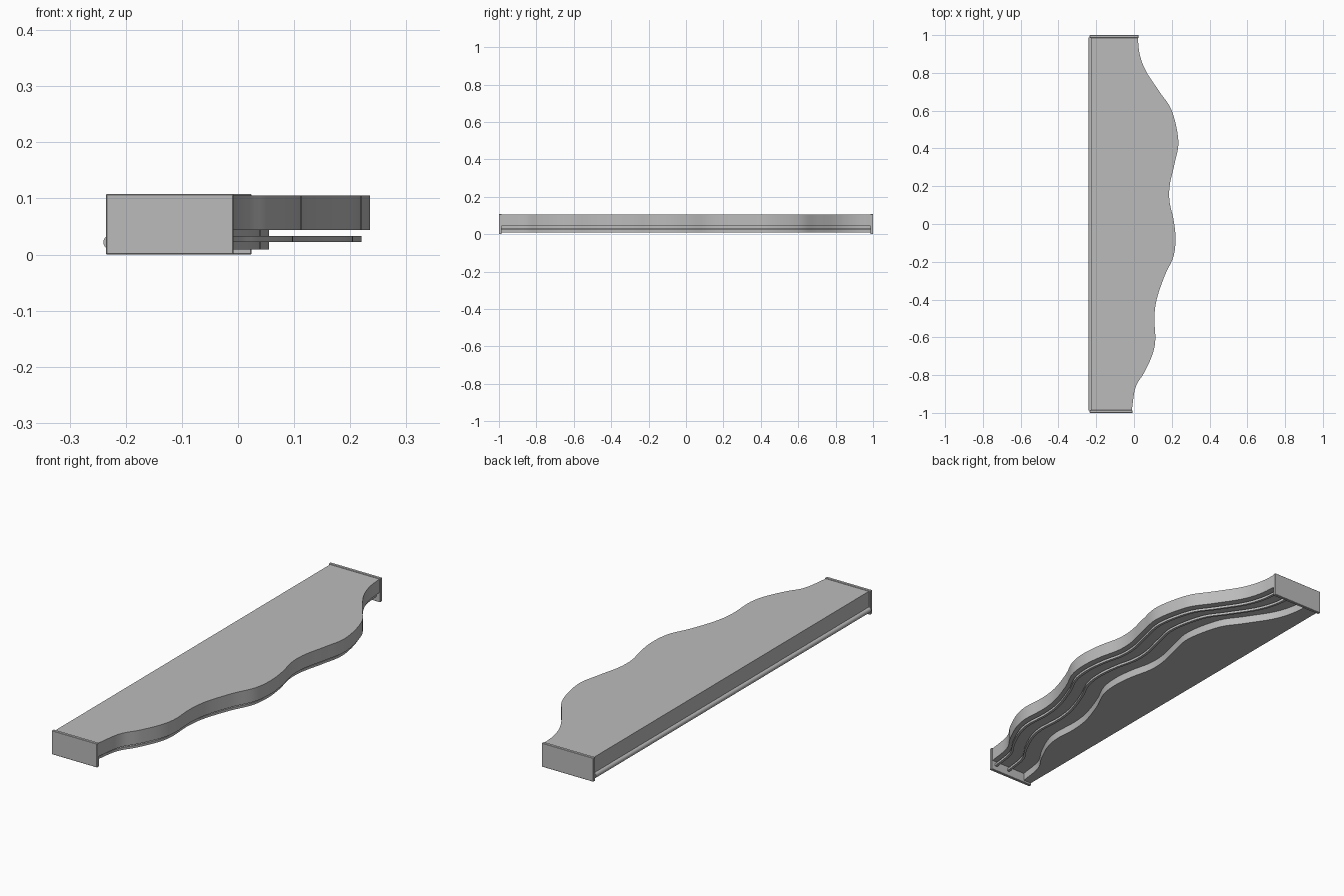
import bpy, bmesh, math
from mathutils import Vector

cube = bpy.data.objects.get("Cube")
if cube:
    bpy.data.objects.remove(cube, do_unlink=True)

# One plain grey finish
grey = bpy.data.materials.new("plain_grey")
grey.use_nodes = True
colour = (0.5, 0.5, 0.5, 1)
grey.diffuse_color = colour
grey.node_tree.nodes["Principled BSDF"].inputs["Base Color"].default_value = colour

# Control points (x, y) of the wavy front edge
WAVE = [(.02, .988), (.03, .90), (.063, .81), (.135, .70), (.20, .60), (.235, .44),
        (.215, .32), (.19, .21), (.188, .12), (.21, .02), (.22, -.08), (.208, -.175),
        (.162, -.275), (.12, -.40), (.108, -.50), (.113, -.61), (.098, -.69),
        (.055, -.785), (.008, -.865), (-.012, -.988)]


def smooth_path(points, steps=6):
    """Catmull-Rom curve through the points."""
    p = [Vector(q) for q in points]
    p = [2 * p[0] - p[1]] + p + [2 * p[-1] - p[-2]]
    path = []
    for a, b, c, d in zip(p, p[1:], p[2:], p[3:]):
        for i in range(steps):
            t = i / steps
            path.append((2 * b + (c - a) * t + (2 * a - 5 * b + 4 * c - d) * t ** 2
                         + (3 * b - a - 3 * c + d) * t ** 3) / 2)
    return path + [p[-2]]


EDGE = smooth_path(WAVE)


def finish(name, bm):
    bmesh.ops.recalc_face_normals(bm, faces=bm.faces)
    mesh = bpy.data.meshes.new(name)
    bm.to_mesh(mesh)
    bm.free()
    mesh.materials.append(grey)
    obj = bpy.data.objects.new(name, mesh)
    bpy.context.collection.objects.link(obj)
    bpy.ops.object.select_all(action='DESELECT')
    obj.select_set(True)
    bpy.context.view_layer.objects.active = obj
    bpy.ops.object.shade_smooth_by_angle(angle=math.radians(30))
    return obj


def wavy_solid(name, inset, z0, z1, width=None, back=-0.228):
    """Solid following the wave; runs to the straight back unless a width is given."""
    bm = bmesh.new()
    rings = []
    for x, y in EDGE:
        outer = x - inset
        inner = back if width is None else outer - width
        rings.append([bm.verts.new(v) for v in
                      ((inner, y, z0), (outer, y, z0), (outer, y, z1), (inner, y, z1))])
    for r, s in zip(rings, rings[1:]):
        for i in range(4):
            j = (i + 1) % 4
            bm.faces.new((r[i], r[j], s[j], s[i]))
    bm.faces.new(rings[0])
    bm.faces.new(rings[-1])
    return finish(name, bm)


def box(name, lo, hi, bevel=0.0015):
    bm = bmesh.new()
    bmesh.ops.create_cube(bm, size=1)
    for v in bm.verts:
        v.co = [a + (b - a) * (c + .5) for a, b, c in zip(lo, hi, v.co)]
    bmesh.ops.bevel(bm, geom=bm.edges[:], offset=bevel, segments=1, affect='EDGES')
    return finish(name, bm)


# Main slab, recessed lower body and the two hanging rails
wavy_solid("slab", 0, .044, .105)
wavy_solid("lower_body", .18, .009, .044)
wavy_solid("outer_rail", .015, .022, .033, width=.012)
wavy_solid("inner_rail", .085, .022, .033, width=.012)

# End plates
box("front_end_plate", (-.235, -1, 0), (-.008, -.986, .108))
box("back_end_plate", (-.235, .986, 0), (.024, 1, .108))

# Round bar along the straight back
bm = bmesh.new()
bmesh.ops.create_cone(bm, cap_ends=True, segments=20, radius1=.012, radius2=.012, depth=1.974)
for v in bm.verts:
    x, y, z = v.co
    v.co = (x - .228, z, y + .022)
finish("back_bar", bm)
